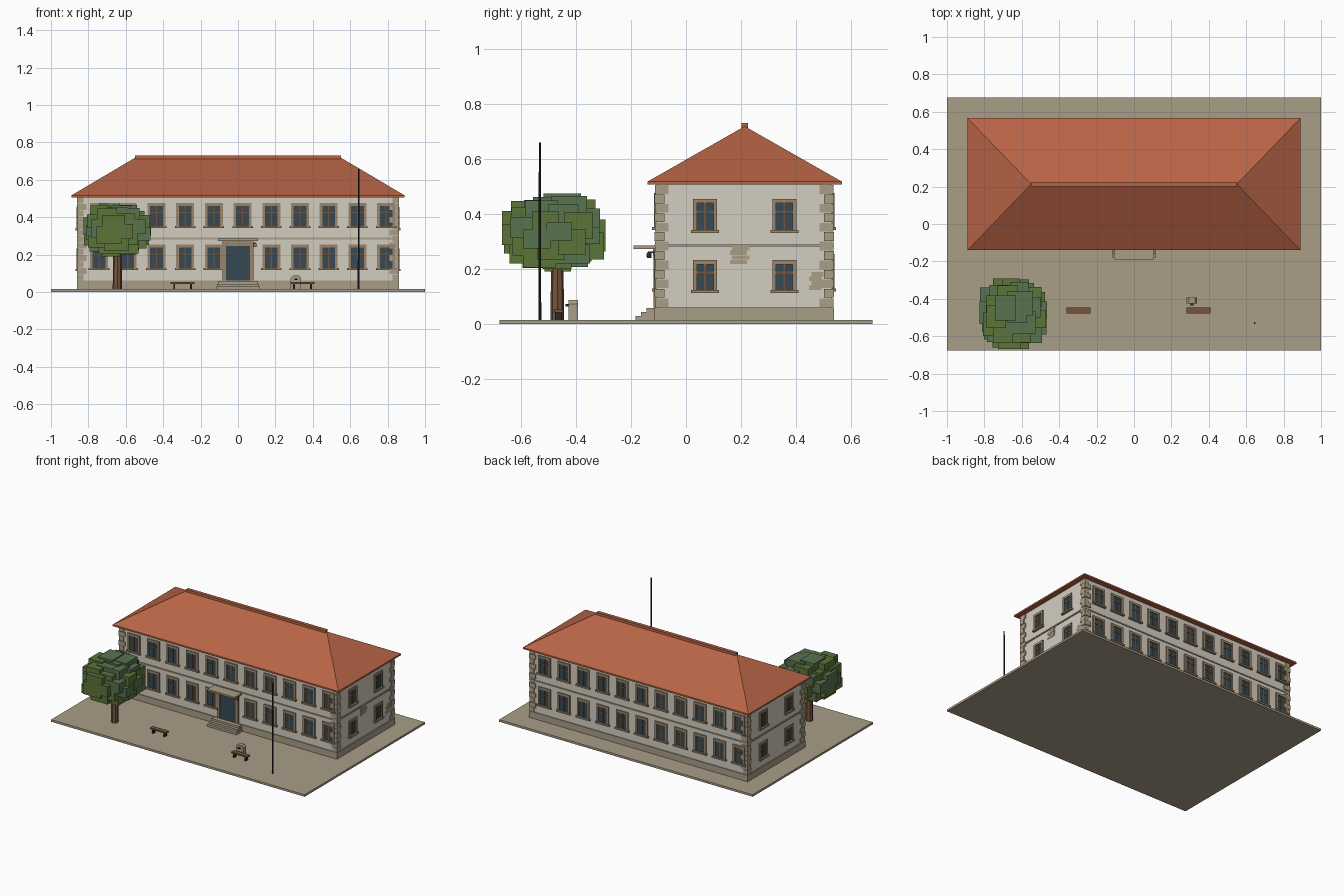
import bpy, bmesh, math, random
from mathutils import Matrix, Vector

if "Cube" in bpy.data.objects:
    bpy.data.objects.remove(bpy.data.objects["Cube"])

random.seed(4)

def mat(name, r, g, b):
    lin = lambda c: ((c / 255 + 0.055) / 1.055) ** 2.4
    m = bpy.data.materials.new(name)
    m.diffuse_color = (lin(r), lin(g), lin(b), 1)
    m.use_nodes = True
    m.node_tree.nodes["Principled BSDF"].inputs["Base Color"].default_value = m.diffuse_color
    return m

PLASTER = mat("cream plaster", 212, 206, 193)
STONE = mat("tan stone", 170, 157, 135)
TRIM = mat("brown stone trim", 156, 133, 106)
ROOF = mat("terracotta", 184, 100, 70)
GLASS = mat("dark blue glass", 54, 73, 83)
WOOD = mat("brown wood", 118, 84, 60)
METAL = mat("dark metal", 40, 41, 44)
LEAF1 = mat("olive leaf", 92, 116, 57)
LEAF2 = mat("blue green leaf", 88, 115, 80)

parts = {}

def get(name, m):
    if name not in parts:
        parts[name] = (bmesh.new(), m)
    return parts[name][0]

def box(name, m, x0, x1, y0, y1, z0, z1):
    size = (abs(x1 - x0), abs(y1 - y0), abs(z1 - z0))
    mid = ((x0 + x1) / 2, (y0 + y1) / 2, (z0 + z1) / 2)
    bmesh.ops.create_cube(get(name, m), size=1,
                          matrix=Matrix.Translation(mid) @ Matrix.Diagonal((*size, 1)))

def cyl(name, m, x, y, z0, z1, r0, r1, n=8):
    bmesh.ops.create_cone(get(name, m), cap_ends=True, segments=n, radius1=r0, radius2=r1,
                          depth=z1 - z0, matrix=Matrix.Translation((x, y, (z0 + z1) / 2)))

# Wall planes: (u along wall, d outward) -> (x, y)
X, YF, YB, YC = 0.855, -0.108, 0.53, 0.211
WALLS = {
    "front": lambda u, d: (u, YF - d),
    "back": lambda u, d: (-u, YB + d),
    "right": lambda u, d: (X + d, YC + u),
    "left": lambda u, d: (-X - d, YC - u),
}

def plate(name, m, wall, u0, u1, z0, z1, d, d0=-0.004):
    (xa, ya), (xb, yb) = WALLS[wall](u0, d0), WALLS[wall](u1, d)
    box(name, m, xa, xb, ya, yb, z0, z1)

def window(wall, u, z0, z1, w):
    h = w / 2
    plate("window_glass", GLASS, wall, u - h + .01, u + h - .01, z0 + .01, z1 - .01, .002)
    for s in (-1, 1):
        plate("window_surrounds", TRIM, wall, u + s * h, u + s * (h - .014), z0, z1, .008)
    plate("window_surrounds", TRIM, wall, u - h, u + h, z1 - .016, z1, .008)
    plate("window_sills", TRIM, wall, u - h - .007, u + h + .007, z0, z0 + .011, .015)
    plate("window_bars", WOOD, wall, u - .003, u + .003, z0 + .01, z1 - .015, .005)
    zb = z0 + (z1 - z0) * .62
    plate("window_bars", WOOD, wall, u - h + .013, u + h - .013, zb - .003, zb + .003, .005)

# Ground slab, walls, plinth and belt course
box("ground_slab", STONE, -1, 1, -.677, .677, 0, .015)
box("walls", PLASTER, -X, X, YF, YB, .015, .508)
box("plinth", STONE, -X - .006, X + .006, YF - .006, YB + .006, .015, .061)
box("belt_course", STONE, -X - .006, X + .006, YF - .006, YB + .006, .281, .290)

# Corner quoins, alternating long and short
N = 13
step = (.506 - .061) / N
for i in range(N):
    lx, ly = (.045, .030) if i % 2 else (.030, .045)
    p = .007 if i % 2 else .005
    for sx in (-1, 1):
        for y, sy in ((YF, -1), (YB, 1)):
            box("quoins", STONE, sx * (X + p), sx * (X - lx), y + sy * p, y - sy * ly,
                .061 + i * step + .0012, .061 + (i + 1) * step - .0012)

# Windows
for wall in ("front", "back"):
    for i in range(11):
        u = -.743 + i * .1535
        window(wall, u, .342, .476, .096)
        if not (wall == "front" and i == 5):
            window(wall, u, .118, .254, .096)
for wall in ("right", "left"):
    for u in (-.142, .146):
        window(wall, u, .330, .455, .088)
        window(wall, u, .113, .233, .088)

# Exposed stone patches on the right wall
for u, z, w, rows in ((-.052, .218, .075, 4), (.236, .124, .056, 4)):
    for r in range(rows):
        o = .008 * (r % 2)
        plate("stone_patches", STONE, "right", u + o, u + w - .012 + o,
              z + r * .0165, z + r * .0165 + .0155, .003)

# Roof: eaves board, hipped roof, ridge cap
EX, EY0, EY1 = .89, -.14, .566
box("eaves", ROOF, -EX, EX, EY0, EY1, .506, .517)
bm = get("hipped_roof", ROOF)
base = [bm.verts.new(v) for v in ((-EX, EY0, .517), (EX, EY0, .517), (EX, EY1, .517), (-EX, EY1, .517))]
l, r = bm.verts.new((-.55, .213, .718)), bm.verts.new((.55, .213, .718))
for f in ((base[0], base[1], r, l), (base[1], base[2], r), (base[2], base[3], l, r),
          (base[3], base[0], l), base[::-1]):
    bm.faces.new(f)
box("ridge_cap", ROOF, -.55, .55, .201, .225, .708, .729)

# Entrance: door, surround, canopy, steps, lantern
plate("door", GLASS, "front", -.064, .064, .061, .246, .004)
for s in (-1, 1):
    plate("door_surround", TRIM, "front", s * .064, s * .082, .061, .258, .01)
plate("door_surround", TRIM, "front", -.082, .082, .246, .273, .012)
box("canopy", STONE, -.108, .108, -.191, YF, .273, .285)
for i in range(3):
    box("steps", STONE, -.115 + i * .004, .115 - i * .004, -.183 + i * .02, YF,
        .015 + i * .0145, .015 + (i + 1) * .0145)
box("lantern_bracket", METAL, .086, .093, -.137, YF, .258, .264)
box("lantern", METAL, .081, .098, -.142, -.126, .24, .26)
box("lantern_pane", TRIM, .084, .095, -.143, -.125, .244, .256)

# Benches
for x in (-.296, .345):
    box("bench_seats", WOOD, x - .064, x + .064, -.479, -.447, .043, .053)
    for s in (-1, 1):
        box("bench_legs", METAL, x + s * .045 - .005, x + s * .045 + .005, -.476, -.45, .015, .043)

# Drinking fountain: post with chamfered top, spout
bm = get("fountain_post", STONE)
prof = [(.282, .015), (.338, .015), (.338, .074), (.326, .088), (.294, .088), (.282, .074)]
f = bm.faces.new([bm.verts.new((x, -.426, z)) for x, z in prof])
ext = bmesh.ops.extrude_face_region(bm, geom=[f])
bmesh.ops.translate(bm, vec=(0, .034, 0), verts=[v for v in ext["geom"] if isinstance(v, bmesh.types.BMVert)])
box("fountain_spout", METAL, .302, .318, -.437, -.425, .064, .073)

# Flagpole
cyl("flagpole", METAL, .645, -.53, .015, .66, .005, .004)

# Tree: trunk and blocky crown
cyl("tree_trunk", WOOD, -.645, -.467, .015, .32, .025, .021)
C, R = Vector((-.65, -.48, .333)), Vector((.186, .188, .142))
K = 44
for i in range(K):
    t = 1 - 2 * (i + .5) / K
    a = i * 2.39996
    s = math.sqrt(1 - t * t)
    d = (s * math.cos(a), s * math.sin(a), t)
    half = (random.uniform(.045, .07), random.uniform(.045, .07), random.uniform(.03, .05))
    k = random.uniform(.85, 1.12)
    p = [C[j] + max(-1, min(1, d[j] * k)) * (R[j] - half[j]) for j in range(3)]
    blue = random.random() < .35
    box("leaves_blue_green" if blue else "leaves_olive", LEAF2 if blue else LEAF1,
        p[0] - half[0], p[0] + half[0], p[1] - half[1], p[1] + half[1], p[2] - half[2], p[2] + half[2])

# Turn every collected part into an object
for name, (bm, m) in parts.items():
    bmesh.ops.recalc_face_normals(bm, faces=bm.faces)
    me = bpy.data.meshes.new(name)
    bm.to_mesh(me)
    bm.free()
    me.materials.append(m)
    bpy.context.collection.objects.link(bpy.data.objects.new(name, me))
